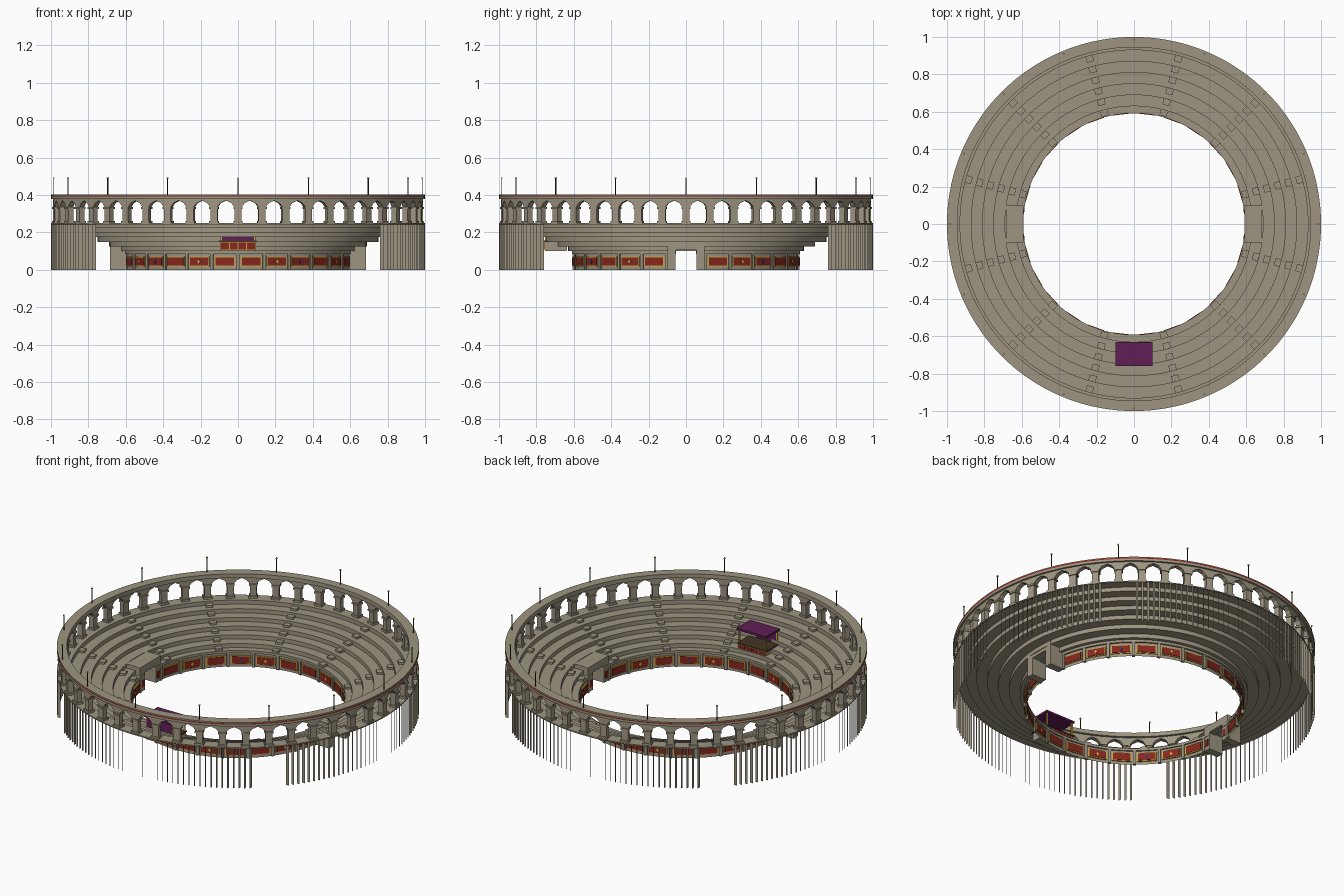
import bpy, bmesh
from math import sin, cos, radians, pi, asin

old = bpy.data.objects.get("Cube")
if old:
    bpy.data.objects.remove(old, do_unlink=True)


def material(name, r, g, b):
    m = bpy.data.materials.new(name)
    m.use_nodes = True
    m.diffuse_color = (r, g, b, 1)
    m.node_tree.nodes["Principled BSDF"].inputs["Base Color"].default_value = (r, g, b, 1)
    return m


STONE = material("sandstone", 0.34, 0.30, 0.22)
RED = material("deep red", 0.24, 0.02, 0.013)
GOLD = material("gold", 0.60, 0.38, 0.05)
PURPLE = material("royal purple", 0.115, 0.013, 0.09)
WOOD = material("dark wood", 0.06, 0.035, 0.02)
BLUE = material("blue", 0.03, 0.04, 0.25)


def polar(r, a, z):
    return (r * cos(a), r * sin(a), z)


def finish(name, bm, mat, smooth=False, recalc=True):
    if recalc:
        bmesh.ops.recalc_face_normals(bm, faces=bm.faces)
    me = bpy.data.meshes.new(name)
    bm.to_mesh(me)
    bm.free()
    me.materials.append(mat)
    ob = bpy.data.objects.new(name, me)
    bpy.context.collection.objects.link(ob)
    if smooth:
        bpy.ops.object.select_all(action='DESELECT')
        ob.select_set(True)
        bpy.context.view_layer.objects.active = ob
        bpy.ops.object.shade_smooth_by_angle(angle=radians(30))
    return ob


def lathe(name, profile, mat, a0=0.0, a1=2 * pi, n=144, closed=False):
    """Sweep an (r, z) profile around the z axis."""
    bm = bmesh.new()
    rows = [[bm.verts.new(polar(r, a0 + (a1 - a0) * i / n, z)) for r, z in profile]
            for i in range(n + 1)]
    m = len(profile)
    for p, q in zip(rows, rows[1:]):
        for j in range(m if closed else m - 1):
            k = (j + 1) % m
            bm.faces.new((p[j], p[k], q[k], q[j]))
    bmesh.ops.remove_doubles(bm, verts=bm.verts, dist=1e-5)
    return finish(name, bm, mat, True, False)


def prism(bm, shape, r0, r1, a):
    """Extrude an (arc length, z) outline radially, centred on angle a."""
    inner = [bm.verts.new(polar(r0, a + s / r1, z)) for s, z in shape]
    outer = [bm.verts.new(polar(r1, a + s / r1, z)) for s, z in shape]
    bm.faces.new(inner)
    bm.faces.new(outer[::-1])
    for i in range(len(shape)):
        j = (i + 1) % len(shape)
        bm.faces.new((inner[i], inner[j], outer[j], outer[i]))


def rect(w, z0, z1):
    return [(-w, z0), (w, z0), (w, z1), (-w, z1)]


def ring_of(name, angles, shapes, r0, r1, mat):
    bm = bmesh.new()
    for a in angles:
        for shape in shapes:
            prism(bm, shape, r0, r1, a)
    return finish(name, bm, mat)


def boxes(name, spans, mat):
    bm = bmesh.new()
    for x0, x1, y0, y1, z0, z1 in spans:
        g = bmesh.ops.create_cube(bm, size=1)
        for v in g["verts"]:
            v.co = ((x0 + x1) / 2 + v.co.x * (x1 - x0),
                    (y0 + y1) / 2 + v.co.y * (y1 - y0),
                    (z0 + z1) / 2 + v.co.z * (z1 - z0))
    return finish(name, bm, mat)


# Seating tiers, an open stepped shell
STEPS = 6
tiers = [(0.6, 0.1)]
for k in range(STEPS):
    r = 0.63 + 0.06 * k
    tiers += [(r, 0.1 + 0.025 * k), (r, 0.125 + 0.025 * k)]
tiers += [(1.0, 0.25), (1.0, 0.243)]
lathe("seating_tiers", tiers, STONE)

# Podium wall around the arena, open at the two gates
gate = asin(0.055 / 0.6)
for side, start in (("back", 0), ("front", pi)):
    lathe(side + "_podium_wall", [(0.6, 0), (0.6, 0.1)], STONE,
          start + gate, start + pi - gate, 72)
    lathe(side + "_podium_coping", [(0.592, 0.1), (0.61, 0.1), (0.61, 0.085), (0.592, 0.085)],
          STONE, start + gate, start + pi - gate, 72, True)

# Podium panels: gold frames, red fields, pilasters and shields
pitch = radians(13.4)
panels = [start + pi / 2 + (i - 5.5) * pitch for start in (0, pi) for i in range(12)]
edges = [start + pi / 2 + (i - 6) * pitch for start in (0, pi) for i in range(13)]
ring_of("panel_frames", panels, [rect(0.056, 0.018, 0.07)], 0.594, 0.606, GOLD)
ring_of("red_panels", panels, [rect(0.05, 0.023, 0.065)], 0.591, 0.609, RED)
ring_of("podium_pilasters", edges, [rect(0.008, 0, 0.085)], 0.592, 0.608, STONE)
diamond = [(0, 0.032), (0.009, 0.044), (0, 0.056), (-0.009, 0.044)]
ring_of("gold_shields", panels[1::3], [diamond], 0.589, 0.611, GOLD)
ring_of("blue_shields", panels[2::6], [diamond], 0.589, 0.611, BLUE)

# Stair blocks, twelve flights up the tiers
bm = bmesh.new()
for f in range(12):
    for k in range(STEPS):
        z = 0.1 + 0.025 * k
        r = 0.63 + 0.06 * k
        prism(bm, rect(0.02, z, z + 0.0125), r - 0.032, r, radians(15 + 30 * f))
finish("stair_blocks", bm, STONE)

# Outer wall: thin upright fins facing along the axes
bm = bmesh.new()
N = 21
angle = [radians(3 + 37.5 * i / N) for i in range(N + 1)]
for quarter in range(4):
    c, s = (1, 0, -1, 0)[quarter], (0, 1, 0, -1)[quarter]
    for sign in (1, -1):
        for a, b in zip(angle, angle[1:]):
            y = sign * sin(a)
            bm.faces.new([bm.verts.new((c * x - s * y, s * x + c * y, z))
                          for x, z in ((cos(b), 0), (cos(a), 0), (cos(a), 0.25), (cos(b), 0.25))])
finish("outer_wall_fins", bm, STONE, recalc=False)

# Arcade of pointed arches with capitals and bases
BAYS = 48
bays = [2 * pi * i / BAYS for i in range(BAYS)]
h = pi * 0.99 / BAYS
half = [(0.019, 0.25), (0.019, 0.335), (0.036, 0.357), (h, 0.37), (h, 0.385)]
pier = half + [(-s, z) for s, z in reversed(half)]
ring_of("arcade_arches", bays, [pier], 0.96, 0.99, STONE)
ring_of("arcade_bases_and_capitals", bays, [rect(0.025, 0.25, 0.262), rect(0.024, 0.325, 0.336)],
        0.954, 0.996, STONE)

# Top rim with a thin red band
lathe("top_rim", [(0.945, 0.403), (1.0, 0.403), (1.0, 0.378), (0.945, 0.378)], STONE, closed=True)
lathe("rim_red_band", [(1.001, 0.398), (1.001, 0.391)], RED)

# Flagpoles with finials
poles = [2 * pi * i / 16 for i in range(16)]
ring_of("flagpoles", poles, [rect(0.002, 0.4, 0.49)], 0.983, 0.987, WOOD)
ring_of("flagpole_finials", poles, [rect(0.004, 0.487, 0.494)], 0.981, 0.989, GOLD)

# Gatehouses at both sides
for side, d in (("left", 1), ("right", -1)):
    x0, x1 = sorted((0.59 * d, 0.685 * d))
    boxes(side + "_gatehouse", [(x0, x1, -0.1, -0.055, 0, 0.105), (x0, x1, 0.055, 0.1, 0, 0.105),
                                (x0, x1, -0.1, 0.1, 0.105, 0.15)], STONE)
    f0, f1 = sorted((0.586 * d, 0.59 * d))
    boxes(side + "_gate_banners", [(f0, f1, -0.09, -0.065, 0.025, 0.065),
                                   (f0, f1, 0.065, 0.09, 0.025, 0.065)], RED)

# Box of honour with a canopy over the front tiers
boxes("honour_box", [(-0.095, 0.095, -0.755, -0.64, 0.1, 0.15)], STONE)
boxes("honour_box_rail", [(-0.1, 0.1, -0.76, -0.634, 0.15, 0.156)], WOOD)
boxes("honour_box_frames", [(-0.094, 0.094, -0.757, -0.637, 0.106, 0.149)], GOLD)
boxes("honour_box_panels", [(x - 0.021, x + 0.021, -0.759, -0.635, 0.11, 0.145)
                            for x in (-0.07, -0.023, 0.023, 0.07)], RED)
boxes("canopy_posts", [(x - 0.004, x + 0.004, y - 0.004, y + 0.004, 0.15, 0.236)
                       for x in (-0.09, 0.09) for y in (-0.75, -0.642)], GOLD)
boxes("canopy", [(-0.1, 0.1, -0.76, -0.63, 0.234, 0.246)], PURPLE)
boxes("back_curtain", [(-0.088, 0.088, -0.752, -0.748, 0.156, 0.236)], PURPLE)
